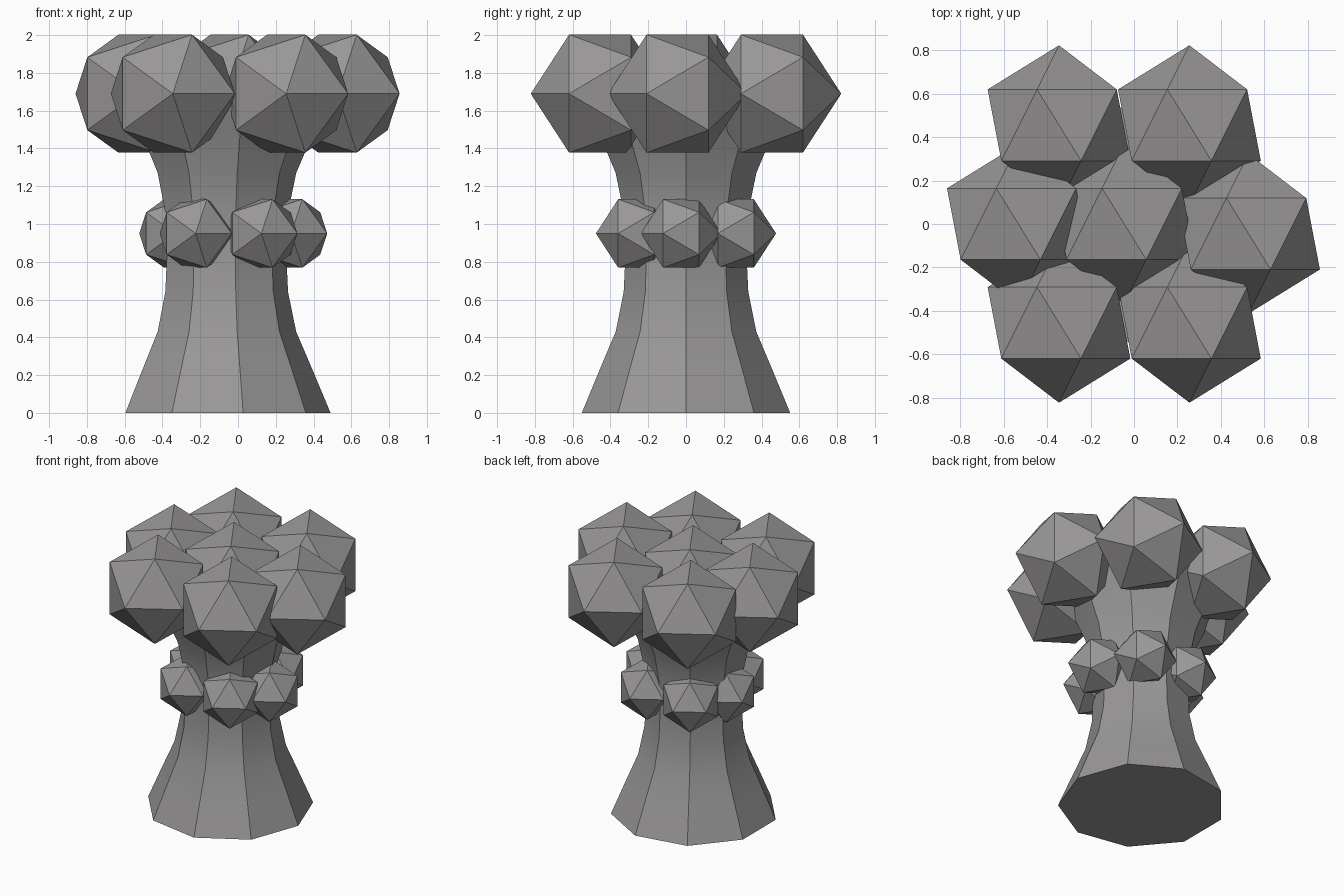
import bpy
import bmesh
import math
from mathutils import Matrix

cube = bpy.data.objects.get("Cube")
if cube:
    bpy.data.objects.remove(cube, do_unlink=True)

grey = bpy.data.materials.new("stone_grey")
grey.use_nodes = True
tone = (0.32, 0.31, 0.31, 1.0)
grey.diffuse_color = tone
grey.node_tree.nodes["Principled BSDF"].inputs["Base Color"].default_value = tone


def add_object(name, bm):
    mesh = bpy.data.meshes.new(name)
    bmesh.ops.recalc_face_normals(bm, faces=bm.faces)
    bm.to_mesh(mesh)
    bm.free()
    mesh.materials.append(grey)
    obj = bpy.data.objects.new(name, mesh)
    bpy.context.collection.objects.link(obj)
    return obj


# Nine-sided trunk, flared equally at foot and crown
SIDES = 9
HEIGHT = 1.7
lower = [(0, 0.56), (0.215, 0.47), (0.43, 0.378), (0.64, 0.335), (0.85, 0.325)]
profile = lower + [(HEIGHT - z, r) for z, r in reversed(lower[:-1])]

bm = bmesh.new()
rings = []
for z, r in profile:
    angles = [math.tau * i / SIDES for i in range(SIDES)]
    rings.append([bm.verts.new((r * math.cos(a) - 0.07, r * math.sin(a), z))
                  for a in angles])
for low, high in zip(rings, rings[1:]):
    for i in range(SIDES):
        j = (i + 1) % SIDES
        bm.faces.new((low[i], low[j], high[j], high[i]))
bm.faces.new(rings[0][::-1])
bm.faces.new(rings[-1])
trunk = add_object("trunk", bm)
bpy.ops.object.select_all(action="DESELECT")
trunk.select_set(True)
bpy.context.view_layer.objects.active = trunk
bpy.ops.object.shade_smooth_by_angle(angle=math.radians(25))

# Faceted balls: shared layout around the trunk, pole of each facing forward
layout = {
    "front_right": (-0.3, -0.455), "front_left": (0.3, -0.455),
    "back_right": (-0.3, 0.455), "back_left": (0.3, 0.455),
    "right": (-0.487, 0), "left": (0.572, -0.045),
    "middle": (0, 0),
}


def add_balls(prefix, centre_x, z, scale, skip=()):
    for place, (x, y) in layout.items():
        if place in skip:
            continue
        bm = bmesh.new()
        turn = Matrix.Rotation(math.pi / 2, 4, "X")
        bmesh.ops.create_icosphere(bm, subdivisions=1, radius=0.367 * scale,
                                   matrix=turn)
        ball = add_object(f"{prefix}_{place}", bm)
        ball.location = (centre_x + x * scale, y * scale, z)


# Large crown cluster and small collar around the neck
add_balls("crown_ball", -0.045, 1.69, 1.0)
add_balls("collar_ball", -0.05, 0.95, 0.58, skip=("middle",))
